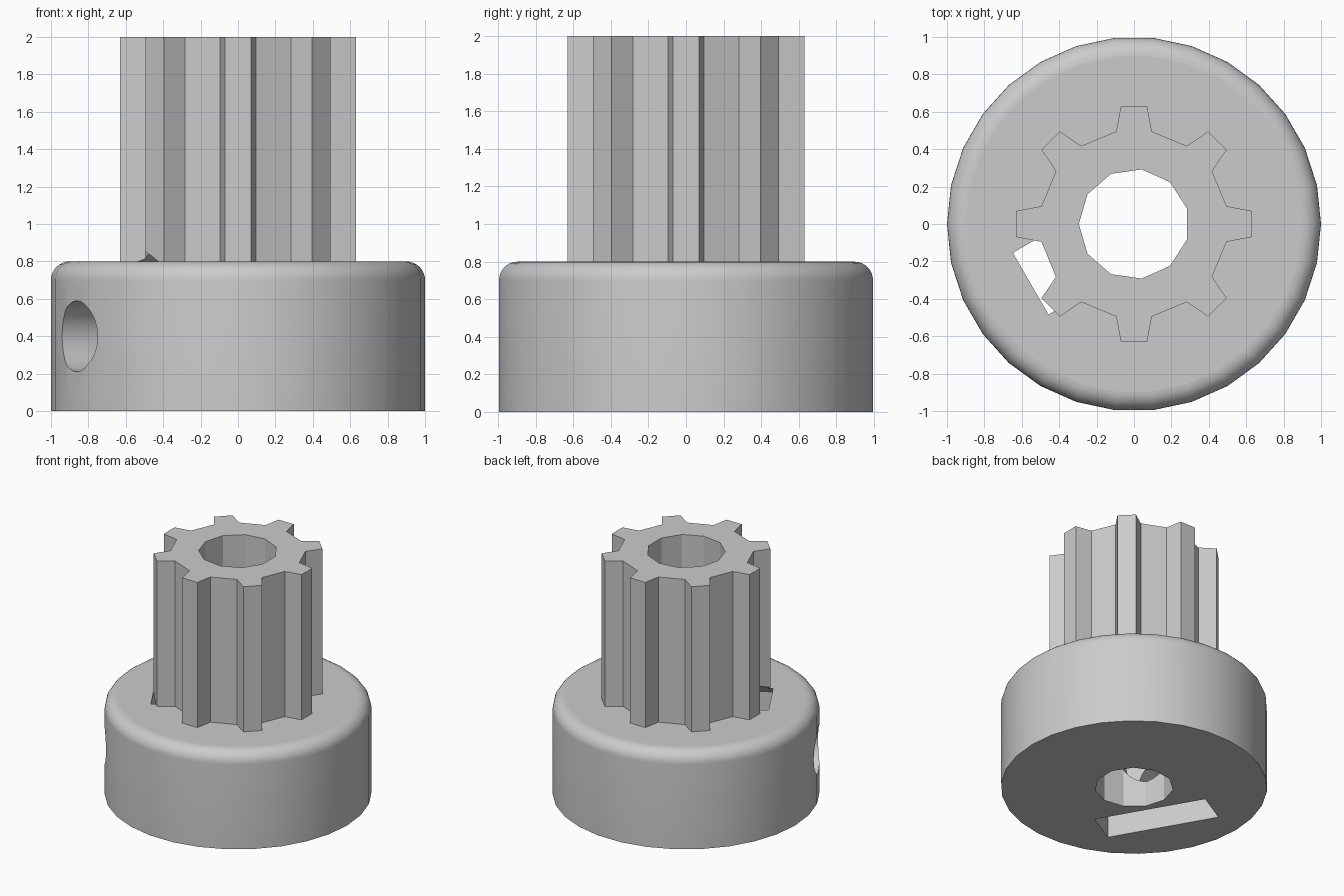
import bpy, bmesh
from math import sin, cos, pi, radians
from mathutils import Matrix, Vector

if "Cube" in bpy.data.objects:
    bpy.data.objects.remove(bpy.data.objects["Cube"])

HUB_R, HUB_H, FILLET = 1.0, 0.8, 0.1
SCREW = Matrix.Rotation(radians(210), 4, 'Z')   # set screw direction
MID = HUB_H / 2

grey = bpy.data.materials.new("plain grey")
grey.use_nodes = True
grey.diffuse_color = (0.6, 0.6, 0.6, 1)
grey.node_tree.nodes["Principled BSDF"].inputs["Base Color"].default_value = grey.diffuse_color


def finish(name, bm):
    bmesh.ops.recalc_face_normals(bm, faces=bm.faces)
    mesh = bpy.data.meshes.new(name)
    bm.to_mesh(mesh)
    bm.free()
    mesh.materials.append(grey)
    ob = bpy.data.objects.new(name, mesh)
    bpy.context.collection.objects.link(ob)
    return ob


def stack(name, rings):
    """Skin a list of equal-length point rings and cap both ends."""
    bm = bmesh.new()
    loops = [[bm.verts.new(p) for p in ring] for ring in rings]
    n = len(loops[0])
    for a, b in zip(loops, loops[1:]):
        for i in range(n):
            j = (i + 1) % n
            bm.faces.new((a[i], a[j], b[j], b[i]))
    bm.faces.new(loops[0])
    bm.faces.new(loops[-1])
    return finish(name, bm)


def circle(r, n, start=0):
    return [(r * cos(start + 2 * pi * i / n), r * sin(start + 2 * pi * i / n)) for i in range(n)]


def upright(name, outline, z0, z1):
    return stack(name, [[(x, y, z) for x, y in outline] for z in (z0, z1)])


def along_screw(name, outline, d0, d1):
    """Prism along the screw axis; outline is (sideways, height above axis)."""
    return stack(name, [[SCREW @ Vector((d, t, MID + h)) for t, h in outline] for d in (d0, d1)])


def boolean(target, tool, operation):
    mod = target.modifiers.new(tool.name, 'BOOLEAN')
    mod.object, mod.operation, mod.solver = tool, operation, 'EXACT'
    bpy.context.view_layer.objects.active = target
    bpy.ops.object.modifier_apply(modifier=mod.name)
    bpy.data.objects.remove(tool)


# Hub with a rounded upper rim
profile = [(HUB_R, 0)]
for k in range(9):
    a = k / 8 * pi / 2
    profile.append((HUB_R - FILLET + FILLET * cos(a), HUB_H - FILLET + FILLET * sin(a)))
pulley = stack("toothed_pulley", [[(x, y, z) for x, y in circle(r, 30)] for r, z in profile])

# Eight-tooth gear column
tooth = [(0.495, -0.095), (0.63, -0.07), (0.63, 0.07), (0.495, 0.095)]
outline = []
for i in range(8):
    turn = Matrix.Rotation(i * pi / 4, 2)
    outline += [tuple(turn @ Vector(p)) for p in tooth]
boolean(pulley, upright("gear", outline, MID, 2), 'UNION')

# Shaft bore, set screw hole and hexagonal nut slot open at the bottom
boolean(pulley, upright("bore", circle(0.295, 11, pi), -0.5, 2.5), 'DIFFERENCE')
boolean(pulley, along_screw("screw_hole", circle(0.19, 24), 0, 1.5), 'DIFFERENCE')
R = 0.51
half = R * cos(pi / 6)
nut = [(-half, -1), (half, -1), (half, R / 2), (0, R), (-half, R / 2)]
boolean(pulley, along_screw("nut_slot", nut, 0.35, 0.638), 'DIFFERENCE')

# Smooth round surfaces, flat caps
bpy.ops.object.select_all(action='DESELECT')
pulley.select_set(True)
bpy.context.view_layer.objects.active = pulley
bpy.ops.object.shade_smooth_by_angle(angle=radians(25))
for face in pulley.data.polygons:
    if abs(face.normal.z) > 0.999:
        face.use_smooth = False
